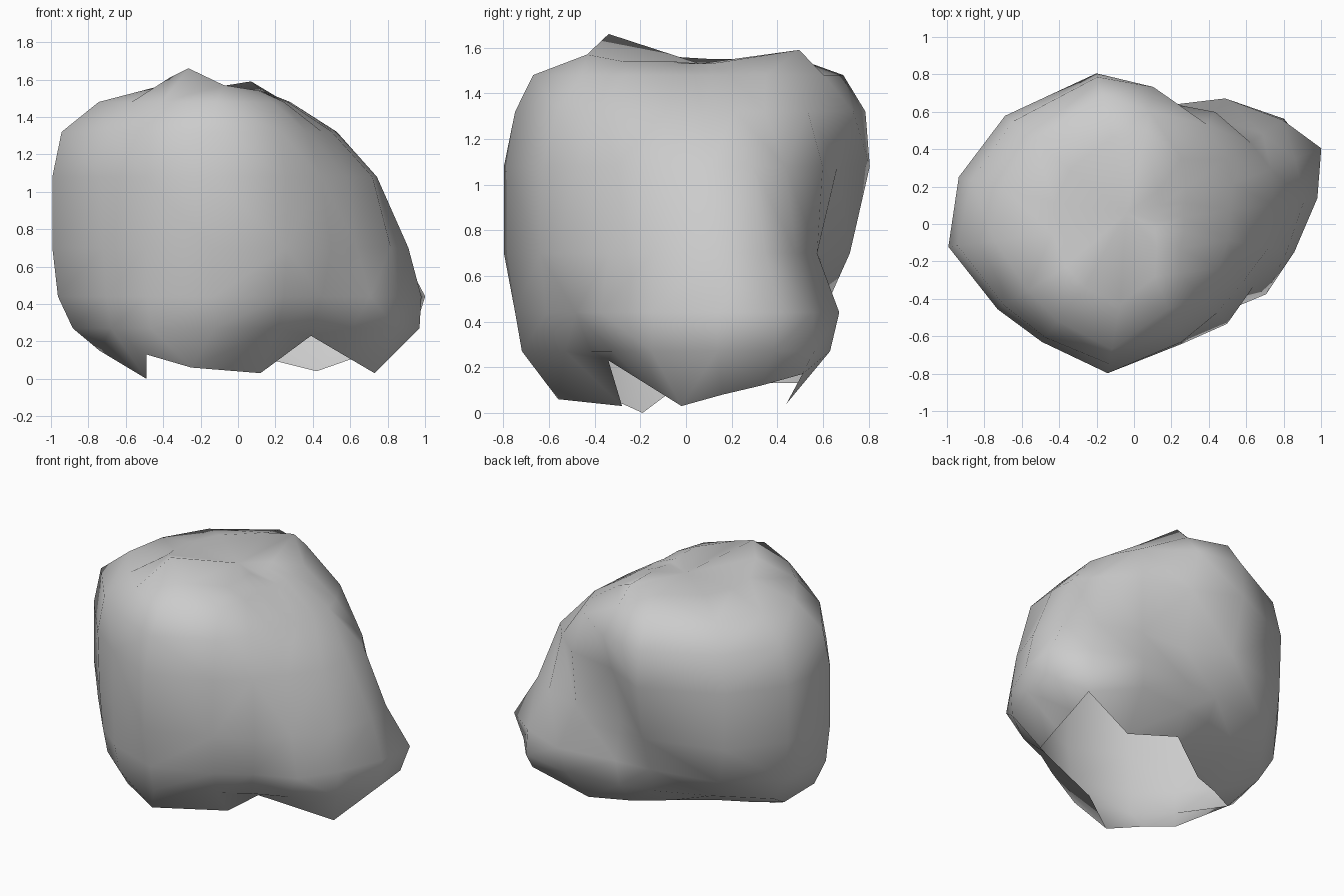
import bpy
import bmesh
from math import cos, sin, radians

default_cube = bpy.data.objects.get("Cube")
if default_cube:
    bpy.data.objects.remove(default_cube, do_unlink=True)

# Single stone colour
stone = bpy.data.materials.new("stone grey")
stone.use_nodes = True
grey = (0.6, 0.6, 0.6, 1.0)
stone.diffuse_color = grey
stone.node_tree.nodes["Principled BSDF"].inputs["Base Color"].default_value = grey

# Directions of the boulder's main ridges and hollows, in degrees
DIRECTIONS = (-10, 8, 22, 35, 54, 82, 104, 140, 165, 187, 212, 232, 260, 292, 313, 332)

# Body contours: height, then the radius in each direction, in hundredths
CONTOURS = {
    27: (86, 98, 102, 98, 78, 60, 56, 62, 84, 89, 80, 76, 73, 57, 57, 69),
    44: (87, 99, 108, 97, 83, 63, 62, 80, 94, 97, 83, 79, 76, 66, 66, 80),
    70: (83, 92, 93, 84, 71, 59, 74, 89, 97, 100, 85, 80, 81, 69, 73, 72),
    108: (73, 75, 79, 76, 74, 67, 83, 90, 97, 100, 86, 80, 81, 68, 65, 66),
    132: (51, 52, 57, 60, 66, 74, 81, 85, 90, 95, 82, 77, 76, 61, 54, 51),
    148: (27, 27, 30, 34, 43, 61, 71, 70, 72, 75, 67, 66, 68, 49, 36, 28),
}

# Uneven crown: radius and height in each direction
CROWN_RADII = (12, 12, 14, 18, 22, 50, 48, 45, 44, 44, 43, 43, 44, 30, 18, 13)
CROWN_HEIGHTS = (153, 153, 153, 153, 154, 159, 156, 155, 155, 156, 161, 166, 157, 154, 154, 154)

# Jagged open rim at the base, with a notch and two pointed feet
RIM = (
    (0.73, -0.02, 0.03), (0.75, 0.16, 0.08), (0.77, 0.33, 0.12),
    (0.79, 0.51, 0.17), (0.42, 0.44, 0.04), (0.06, 0.49, 0.13),
    (-0.13, 0.35, 0.13), (-0.35, 0.19, 0.13), (-0.55, 0.11, 0.14),
    (-0.74, 0.01, 0.15), (-0.49, -0.19, 0), (-0.49, -0.48, 0.13),
    (-0.25, -0.56, 0.06), (0.12, -0.28, 0.03), (0.39, -0.34, 0.23),
    (0.56, -0.18, 0.13),
)


def add_ring(bm, radii, heights):
    """Place one closed contour of vertices around the vertical axis."""
    ring = []
    for degrees, radius, height in zip(DIRECTIONS, radii, heights):
        angle = radians(degrees)
        point = (radius * cos(angle), radius * sin(angle), height)
        ring.append(bm.verts.new([value / 100 for value in point]))
    return ring


def bridge(bm, lower, upper):
    """Join two neighbouring contours with a band of faces."""
    for i in range(len(lower)):
        bm.faces.new((lower[i - 1], lower[i], upper[i], upper[i - 1]))


# Boulder shell, open underneath
bm = bmesh.new()
rings = [[bm.verts.new(point) for point in RIM]]
for height, radii in CONTOURS.items():
    rings.append(add_ring(bm, radii, [height] * len(radii)))
crown = add_ring(bm, CROWN_RADII, CROWN_HEIGHTS)
rings.append(crown)
for lower, upper in zip(rings, rings[1:]):
    bridge(bm, lower, upper)

# Crown, fanned around a shallow dip
dip = bm.verts.new((-0.04, 0.06, 1.53))
for i in range(len(crown)):
    bm.faces.new((crown[i - 1], crown[i], dip))

# Rough-hewn triangles with soft shading
bmesh.ops.triangulate(bm, faces=bm.faces[:], quad_method='SHORT_EDGE')
for face in bm.faces:
    face.smooth = True

mesh = bpy.data.meshes.new("boulder")
bm.to_mesh(mesh)
bm.free()
mesh.materials.append(stone)
boulder = bpy.data.objects.new("boulder", mesh)
bpy.context.collection.objects.link(boulder)
